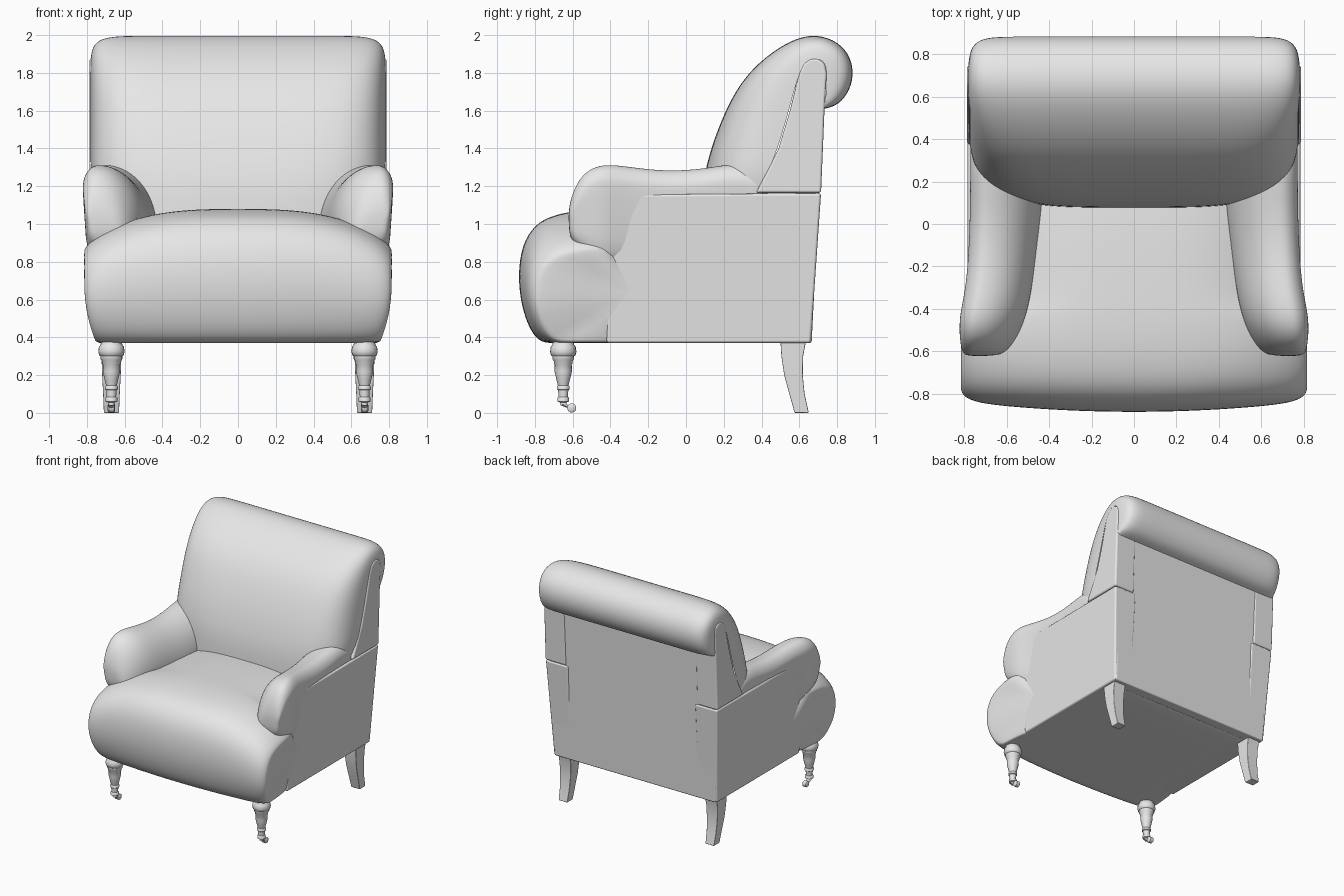
import bpy, bmesh, math
from mathutils import Vector

cube = bpy.data.objects.get("Cube")
if cube:
    bpy.data.objects.remove(cube, do_unlink=True)

# One plain upholstery colour
grey = bpy.data.materials.new("plain_grey")
grey.use_nodes = True
grey.diffuse_color = (0.8, 0.8, 0.8, 1)
grey.node_tree.nodes["Principled BSDF"].inputs["Base Color"].default_value = (0.8, 0.8, 0.8, 1)


def loft(name, rows, closed=True, caps=True, mirror=False, subsurf=0, bevel=0, angle=40):
    """Skin a list of equal-length point rows."""
    bm = bmesh.new()
    grid = [[bm.verts.new(p) for p in row] for row in rows]
    n = len(rows[0])
    for a, b in zip(grid, grid[1:]):
        for i in range(n if closed else n - 1):
            j = (i + 1) % n
            bm.faces.new((a[i], a[j], b[j], b[i]))
    if caps:
        bm.faces.new(grid[0])
        bm.faces.new(grid[-1])
    bmesh.ops.recalc_face_normals(bm, faces=bm.faces)
    mesh = bpy.data.meshes.new(name)
    bm.to_mesh(mesh)
    bm.free()
    mesh.materials.append(grey)
    ob = bpy.data.objects.new(name, mesh)
    bpy.context.collection.objects.link(ob)
    bpy.ops.object.select_all(action='DESELECT')
    ob.select_set(True)
    bpy.context.view_layer.objects.active = ob
    bpy.ops.object.shade_smooth_by_angle(angle=math.radians(angle))
    if bevel:
        m = ob.modifiers.new("soft_edges", 'BEVEL')
        m.width, m.segments, m.harden_normals = bevel, 3, True
        m.limit_method, m.angle_limit = 'ANGLE', math.radians(35)
    if subsurf:
        m = ob.modifiers.new("smooth", 'SUBSURF')
        m.levels = m.render_levels = subsurf
    if mirror:
        ob.modifiers.new("mirror", 'MIRROR')
    return ob


def panel(name, outline, inner, outer, **options):
    """Extrude a (y, z) outline along x; inner and outer give x at a height."""
    return loft(name, [[(f(z), y, z) for y, z in outline] for f in (inner, outer)], **options)


def ring(centre, radius, axis='z', count=20):
    pts = []
    for i in range(count):
        a = 2 * math.pi * i / count
        u, v = radius * math.cos(a), radius * math.sin(a)
        pts.append(Vector(centre) + Vector((u, v, 0) if axis == 'z' else (0, u, v)))
    return pts


def edge_round(v, power):
    """0 in the middle of the chair, rising to 1 at its side edges."""
    return 1 - max(0, 1 - abs(v) ** power) ** 0.4


steps = [math.sin(math.pi * (i / 24 - 0.5)) for i in range(25)]

# Seat: domed cushion, wide in front and tucked between the side panels behind
seat_profile = [(-.77, .37), (-.83, .44), (-.875, .58), (-.89, .73), (-.87, .89), (-.80, 1.0),
                (-.70, 1.05), (-.55, 1.075), (-.415, 1.08), (-.37, 1.08), (0, 1.075), (.3, 1.05),
                (.64, 1.0), (.64, .8), (.64, .37), (.6, .37), (-.37, .37), (-.415, .37), (-.7, .37)]


def seat_point(y, z, v):
    width = 0.7
    if y < -.4:
        width = .82 - .06 * (max(0, .75 - z) / .38) ** 2 - (.02 if y > -.5 else 0)
    f = .12 * edge_round(v, 16)
    py = y + (-.3 - y) * f + (.05 * v * v if y < -.6 else 0)
    pz = z + (.72 - z) * f * (1 if z > .72 else .3)
    pz -= .18 * (z - .37) / .7 * abs(v) ** 3.2
    return (v * width, py, pz)


loft("seat", [[seat_point(y, z, v) for y, z in seat_profile] for v in steps], subsurf=2, angle=60)

# Backrest cushion: puffed front rolling over the top, flattening onto the wing edge
back_outer = [(.075, 1.0), (.08, 1.15), (.1, 1.28), (.15, 1.46), (.24, 1.67), (.33, 1.8), (.44, 1.9),
              (.56, 1.975), (.67, 2.005), (.78, 1.98), (.86, 1.91), (.89, 1.81), (.87, 1.71),
              (.81, 1.63), (.735, 1.61)]
back_inner = [(.36, 1.0), (.38, 1.15), (.42, 1.25), (.48, 1.38), (.53, 1.55), (.56, 1.66), (.59, 1.77),
              (.62, 1.84), (.66, 1.87), (.70, 1.875), (.73, 1.86), (.745, 1.82), (.745, 1.74),
              (.74, 1.67), (.73, 1.62)]
rows = []
for v in steps:
    row = []
    for i, (o, n) in enumerate(zip(back_outer, back_inner)):
        f = edge_round(v, 4 + 14 * min(1, (i / 9) ** 2))
        y, z = Vector(o).lerp(Vector(n), f)
        row.append((v * (.75 if i < 2 else .78), y, z))
    rows.append(row)
loft("backrest", rows, closed=False, caps=False, subsurf=2, angle=70)

# Wing panels beside the backrest
wing = [(.37, 1.165), (.43, 1.28), (.49, 1.4), (.55, 1.6), (.60, 1.8), (.625, 1.85), (.66, 1.875),
        (.70, 1.875), (.735, 1.85), (.745, 1.8), (.733, 1.6), (.715, 1.165)]
panel("wing_panels", wing, lambda z: .6, lambda z: .787, mirror=True, bevel=.014)

# Outer side panels, leaning slightly outward
side = [(-.42, .37), (-.42, 1.14), (-.39, 1.155), (.715, 1.163), (.66, .37)]
panel("side_panels", side, lambda z: .58, lambda z: .745 + .04 * (z - .37) / .79,
      mirror=True, bevel=.014)

# Rear panel
rear = [(.58, .37), (.58, 1.75), (.735, 1.75), (.665, .37)]
panel("rear_panel", rear, lambda z: -.735 - .03 * (z - .37), lambda z: .735 + .03 * (z - .37), bevel=.01)

# Arms: rounded sections (y, inner x, outer x, top, bottom) from front to back
arm_sections = [(-.622, .66, .79, 1.07, .97), (-.605, .60, .81, 1.16, .90), (-.56, .56, .82, 1.25, .85),
                (-.50, .53, .825, 1.3, .79), (-.42, .50, .822, 1.32, .74), (-.30, .475, .795, 1.305, .74),
                (-.1, .45, .78, 1.28, .74), (.1, .425, .775, 1.295, .74), (.25, .425, .775, 1.325, .74),
                (.35, .45, .775, 1.31, .8), (.44, .5, .765, 1.23, .9)]
rows = []
for y, xi, xo, top, low in arm_sections:
    crest = xi + (xo - xi) * .74
    hip = max(low + .03, top - .32)
    shoulder = top - min(.11, (top - low) * .4)
    tuck = .025 if y < -.4 else .05
    row = [(xi + .02, y, low)]
    for k in range(7):
        a = math.pi / 2 * k / 6
        row.append((crest - (crest - xi) * math.cos(a), y, hip + (top - hip) * math.sin(a)))
    for k in range(1, 5):
        a = math.pi / 2 * k / 4
        row.append((crest + (xo - crest) * math.sin(a), y, shoulder + (top - shoulder) * math.cos(a)))
    row += [(xo - tuck * .6, y, (shoulder + low) / 2), (xo - tuck, y, low)]
    rows.append(row)
loft("arms", rows, mirror=True, subsurf=2, angle=70)

# Turned front legs
turning = [(.375, .055), (.36, .058), (.35, .066), (.325, .07), (.305, .065), (.30, .058), (.285, .058),
           (.275, .05), (.262, .05), (.255, .045), (.22, .046), (.18, .037), (.145, .028), (.14, .034),
           (.125, .034), (.12, .027), (.085, .025), (.08, .031), (.06, .031), (.055, .016), (.04, .014)]
loft("front_legs", [ring((.67, -.65, z), r) for z, r in turning], mirror=True, angle=50)

# Casters: a bent fork and a small wheel
fork = [(-.65, .06, .014), (-.648, .045, .018), (-.635, .035, .016), (-.615, .026, .011)]
loft("caster_forks", [ring((.67, y, z), r, count=12) for y, z, r in fork], mirror=True)
wheel = [(-.02, .016), (-.014, .024), (.014, .024), (.02, .016)]
loft("caster_wheels", [ring((.67 + x, -.605, .026), r, 'x') for x, r in wheel], mirror=True)

# Splayed rear legs: (z, front y, back y, half width)
rear_leg = [(.38, .50, .635, .055), (.3, .505, .62, .053), (.2, .52, .618, .049),
            (.1, .547, .628, .044), (0, .575, .65, .04)]
loft("rear_legs", [[(.67 - w, a, z), (.67 + w, a, z), (.67 + w, b, z), (.67 - w, b, z)]
                   for z, a, b, w in rear_leg], mirror=True, bevel=.006)
